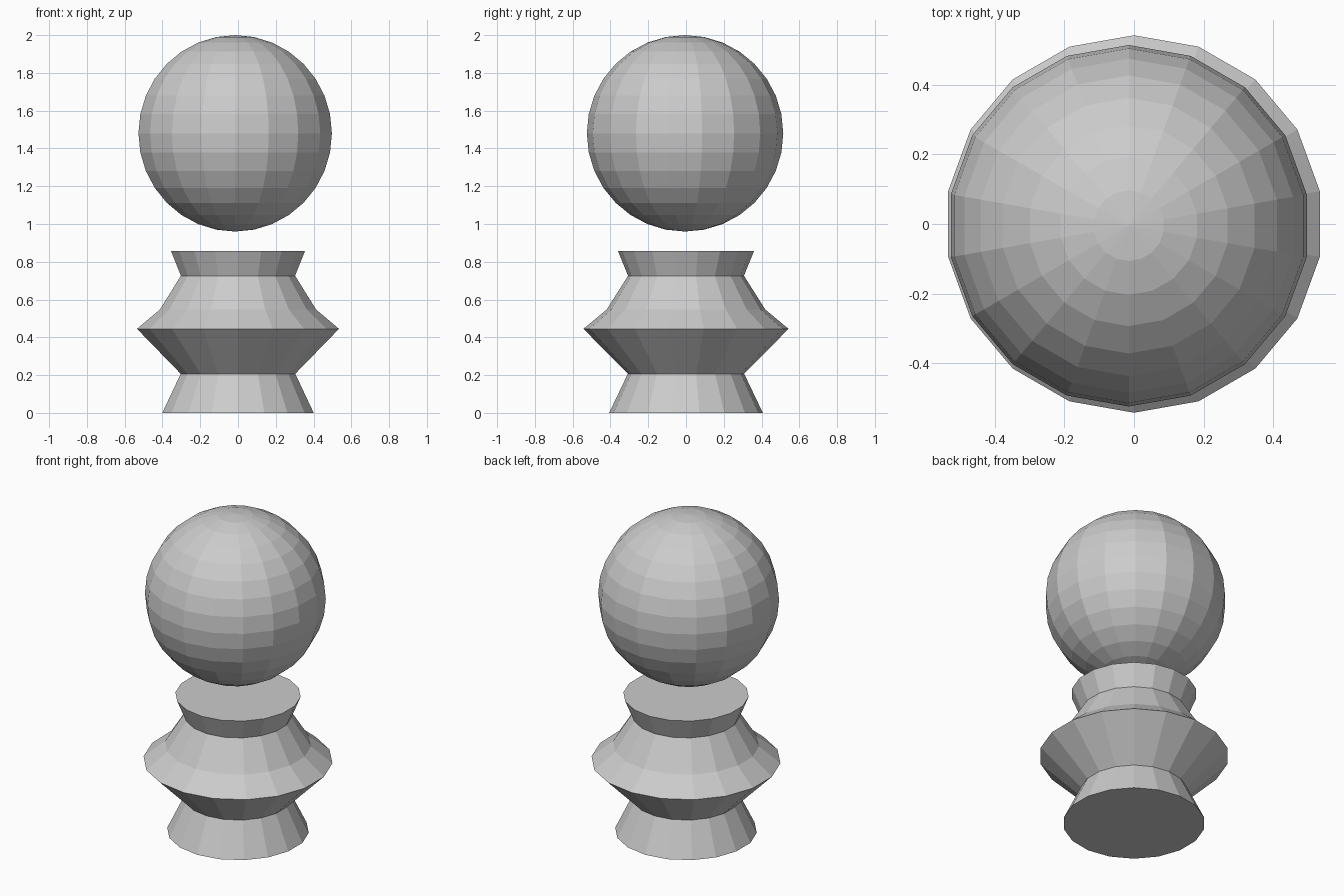
import bpy
import bmesh
from math import cos, sin, tau
from mathutils import Matrix

if "Cube" in bpy.data.objects:
    bpy.data.objects.remove(bpy.data.objects["Cube"])

SIDES = 18


def add_object(name, bm):
    bmesh.ops.recalc_face_normals(bm, faces=bm.faces)
    mesh = bpy.data.meshes.new(name)
    bm.to_mesh(mesh)
    bm.free()
    obj = bpy.data.objects.new(name, mesh)
    bpy.context.collection.objects.link(obj)
    return obj


def lathe(name, profile, start_angle):
    """Revolve (radius, z) points around z and cap both ends."""
    bm = bmesh.new()
    rings = [[bm.verts.new((r * cos(start_angle + tau * i / SIDES),
                            r * sin(start_angle + tau * i / SIDES), z))
              for i in range(SIDES)] for r, z in profile]
    for low, high in zip(rings, rings[1:]):
        for i in range(SIDES):
            j = (i + 1) % SIDES
            bm.faces.new((low[i], low[j], high[j], high[i]))
    bm.faces.new(rings[0])
    bm.faces.new(rings[-1])
    return add_object(name, bm)


# Turned pedestal: flared foot, waist, wide collar, neck and cup
lathe("pedestal", [(0.407, 0.0), (0.308, 0.207), (0.543, 0.445),
                   (0.42, 0.547), (0.307, 0.726), (0.36, 0.857)], tau / 4)

# Faceted ball floating above the pedestal
bm = bmesh.new()
bmesh.ops.create_uvsphere(bm, u_segments=SIDES, v_segments=16, radius=0.52,
                          matrix=Matrix.Translation((-0.015, -0.005, 1.48)))
add_object("ball", bm)
